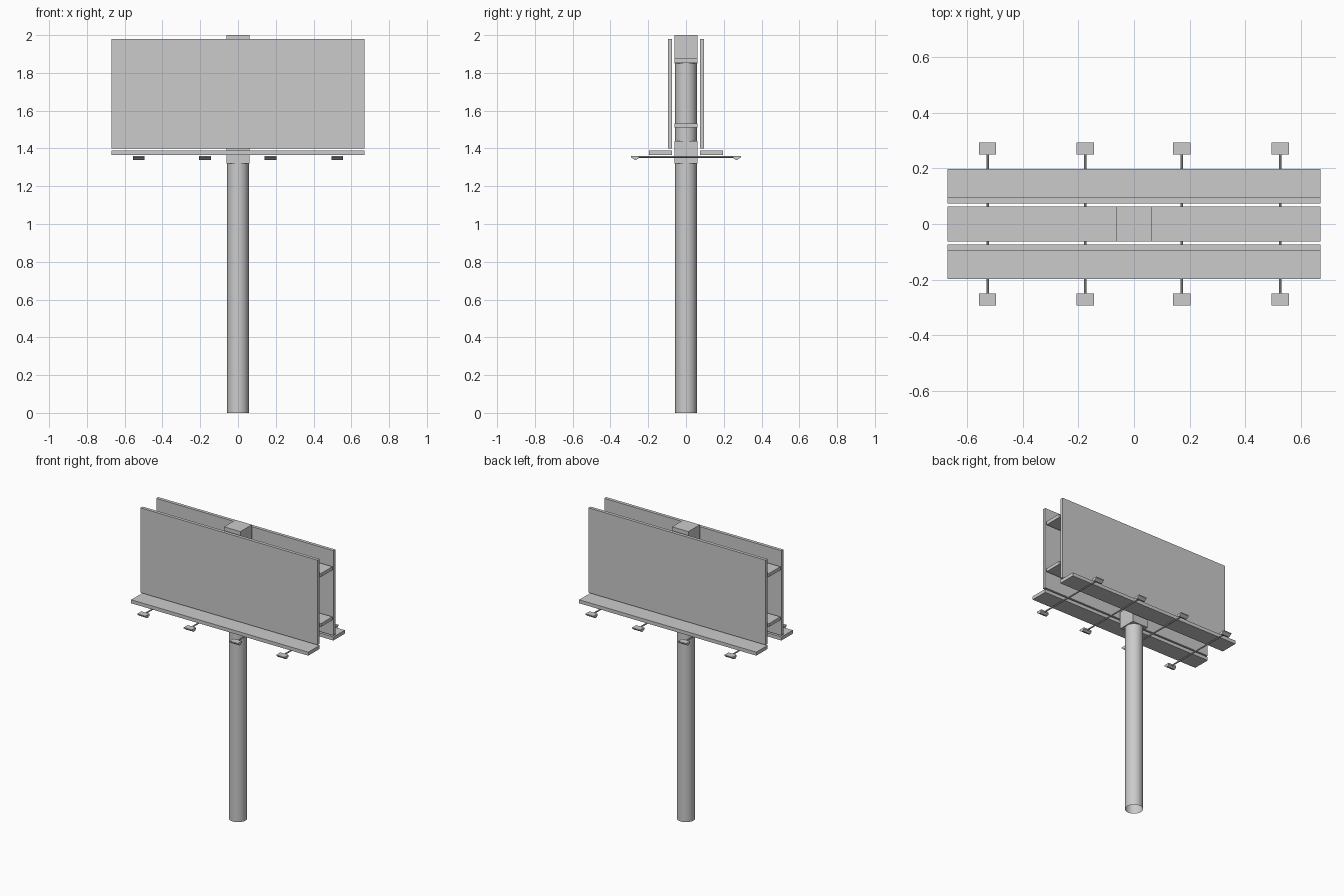
import bpy, bmesh
from mathutils import Vector

cube = bpy.data.objects.get("Cube")
if cube:
    bpy.data.objects.remove(cube, do_unlink=True)

GREY = (0.6, 0.6, 0.6, 1)
steel = bpy.data.materials.new("light_grey")
steel.use_nodes = True
steel.diffuse_color = GREY
steel.node_tree.nodes["Principled BSDF"].inputs["Base Color"].default_value = GREY


def finish(name, bm):
    bmesh.ops.recalc_face_normals(bm, faces=bm.faces)
    mesh = bpy.data.meshes.new(name)
    bm.to_mesh(mesh)
    bm.free()
    mesh.materials.append(steel)
    obj = bpy.data.objects.new(name, mesh)
    bpy.context.collection.objects.link(obj)
    return obj


def box(name, low, high):
    low, high = Vector(low), Vector(high)
    bm = bmesh.new()
    bmesh.ops.create_cube(bm, size=1)
    bmesh.ops.scale(bm, vec=high - low, verts=bm.verts)
    bmesh.ops.translate(bm, vec=(low + high) / 2, verts=bm.verts)
    return finish(name, bm)


def tube(name, radius, length, sides, capped):
    bm = bmesh.new()
    bmesh.ops.create_cone(bm, cap_ends=capped, segments=sides,
                          radius1=radius, radius2=radius, depth=length)
    obj = finish(name, bm)
    bpy.ops.object.select_all(action='DESELECT')
    obj.select_set(True)
    bpy.context.view_layer.objects.active = obj
    bpy.ops.object.shade_smooth_by_angle()
    return obj


def lamp(name, x, side):
    # Wedge-shaped housing: side profile swept across its width
    profile = [(0.249, 1.361), (0.292, 1.361), (0.292, 1.354),
               (0.272, 1.340), (0.262, 1.340), (0.249, 1.350)]
    bm = bmesh.new()
    face = bm.faces.new([bm.verts.new((x - 0.031, side * y, z)) for y, z in profile])
    swept = bmesh.ops.extrude_face_region(bm, geom=[face])["geom"]
    bmesh.ops.translate(bm, vec=(0.062, 0, 0),
                        verts=[v for v in swept if isinstance(v, bmesh.types.BMVert)])
    return finish(name, bm)


HALF = 0.67   # half the board width
CORE = 0.062  # half the depth of the central frame

# Pole, open at the foot, with collar and cap blocks
pole = tube("pole", 0.057, 1.9, 32, False)
pole.location.z = 0.95
box("pole_collar", (-CORE, -CORE, 1.32), (CORE, CORE, 1.44))
box("pole_cap", (-CORE, -CORE, 1.85), (CORE, CORE, 2.0))

# Long beams between the two boards
box("lower_beam", (-HALF, -CORE, 1.51), (HALF, CORE, 1.533))
box("upper_beam", (-HALF, -CORE, 1.852), (HALF, CORE, 1.876))

# Boards and walkways on both faces
for label, s in (("front", -1), ("back", 1)):
    for part, outer, z0, z1 in (("board", 0.096, 1.40, 1.98), ("walkway", 0.197, 1.366, 1.39)):
        y0, y1 = sorted((s * 0.074, s * outer))
        box(f"{label}_{part}", (-HALF, y0, z0), (HALF, y1, z1))

# Lamp rods run right through beneath, with a lamp at each end
for i, x in enumerate((-0.526, -0.175, 0.172, 0.525), 1):
    rod = tube(f"lamp_rod_{i}", 0.005, 0.52, 10, True)
    rod.rotation_euler.x = 1.5708
    rod.location = (x, 0, 1.355)
    lamp(f"front_lamp_{i}", x, -1)
    lamp(f"back_lamp_{i}", x, 1)
